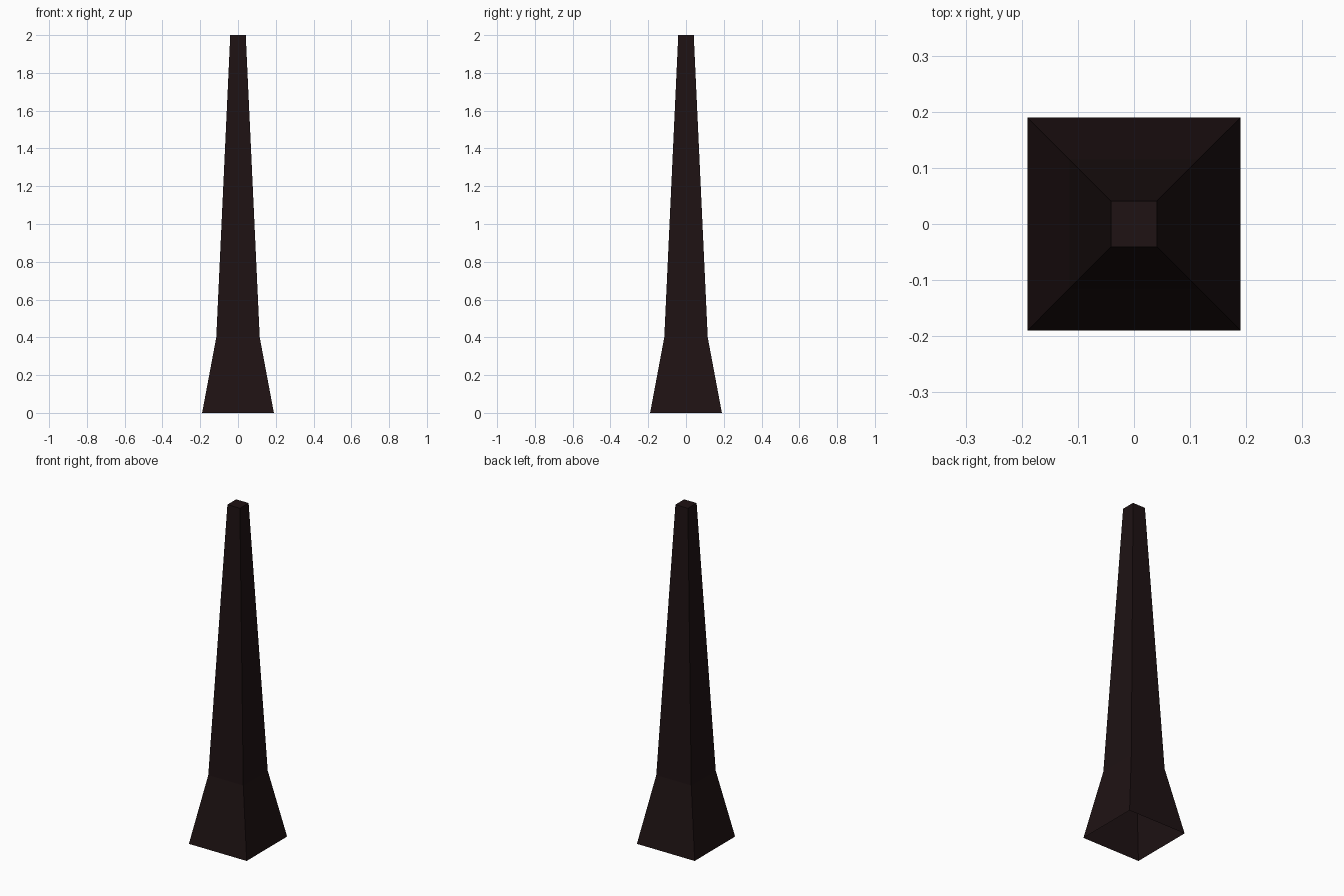
import bpy, bmesh

if "Cube" in bpy.data.objects:
    bpy.data.objects.remove(bpy.data.objects["Cube"])

# Square cross-sections from foot to tip: (half width, height)
PROFILE = [(0.19, 0.0), (0.115, 0.4), (0.041, 2.0)]
CORNERS = [(-1, -1), (1, -1), (1, 1), (-1, 1)]

# Tapered post with a flared foot, open underneath
bm = bmesh.new()
rings = [[bm.verts.new((x * h, y * h, z)) for x, y in CORNERS] for h, z in PROFILE]
for low, high in zip(rings, rings[1:]):
    for i in range(4):
        j = (i + 1) % 4
        bm.faces.new((low[i], low[j], high[j], high[i]))

# Flat cap on top
bm.faces.new(rings[-1])

mesh = bpy.data.meshes.new("tapered_post")
bm.to_mesh(mesh)
bm.free()
post = bpy.data.objects.new("tapered_post", mesh)
bpy.context.collection.objects.link(post)

# Very dark brown colour
mat = bpy.data.materials.new("dark_brown")
mat.diffuse_color = (0.013, 0.006, 0.0065, 1.0)
mat.use_nodes = True
mat.node_tree.nodes["Principled BSDF"].inputs["Base Color"].default_value = mat.diffuse_color
mesh.materials.append(mat)
